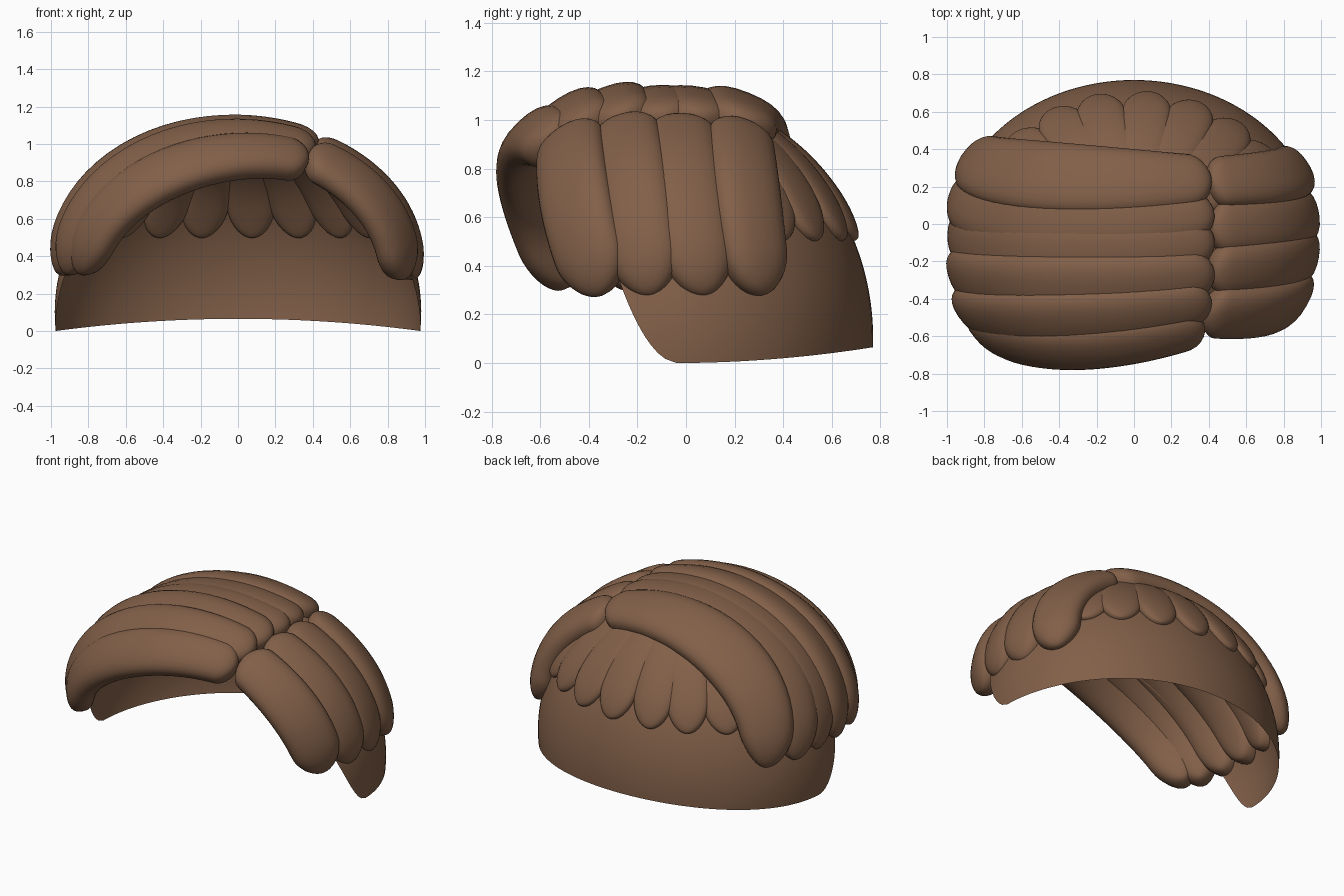
import bpy, bmesh
from math import sin, cos, asin, acos, radians, pi, sqrt, copysign
from mathutils import Vector

if "Cube" in bpy.data.objects:
    bpy.data.objects.remove(bpy.data.objects["Cube"])

brown = bpy.data.materials.new("hair brown")
brown.use_nodes = True
COLOR = (0.22, 0.115, 0.065, 1)
brown.diffuse_color = COLOR
bsdf = brown.node_tree.nodes["Principled BSDF"]
bsdf.inputs["Base Color"].default_value = COLOR
bsdf.inputs["Roughness"].default_value = 0.7


def finish(name, bm):
    bmesh.ops.recalc_face_normals(bm, faces=bm.faces)
    for f in bm.faces:
        f.smooth = True
    mesh = bpy.data.meshes.new(name)
    bm.to_mesh(mesh)
    bm.free()
    mesh.materials.append(brown)
    obj = bpy.data.objects.new(name, mesh)
    bpy.context.collection.objects.link(obj)


def bridge(bm, a, b, closed):
    n = len(a)
    for i in range(n if closed else n - 1):
        j = (i + 1) % n
        bm.faces.new((a[i], a[j], b[j], b[i]))


def outward(p):
    # normal of a rounded head form
    return Vector((p.x, (p.y + 0.05) / 0.6, (p.z - 0.3) / 0.64)).normalized()


def lock(name, path, width, height, head=0.1, tip=0.22, swell=0.2):
    """Sweep a flattened round section along path(u), rounded at both ends."""
    bm = bmesh.new()
    rings, rows, sides = [], 36, 24
    for i in range(rows + 1):
        u = 0.5 - 0.5 * cos(pi * (0.015 + 0.97 * i / rows))
        p = path(u)
        t = (path(u + 0.01) - path(u - 0.01)).normalized()
        n = outward(p)
        n = (n - t * n.dot(t)).normalized()
        b = t.cross(n)
        f = sqrt(1 - max(0, 1 - u / head, 1 - (1 - u) / tip) ** 2)
        w = width * f * (1 + swell * sin(pi * u))
        h = height * sqrt(f)
        ring = []
        for k in range(sides):
            c, s = cos(2 * pi * k / sides), sin(2 * pi * k / sides)
            ring.append(bm.verts.new(p + b * w * copysign(abs(c) ** 0.85, c)
                                     + n * h * copysign(abs(s) ** 0.85, s)))
        rings.append(ring)
    for a, b in zip(rings, rings[1:]):
        bridge(bm, a, b, True)
    bm.faces.new(rings[0])
    bm.faces.new(rings[-1])
    finish(name, bm)


def sweep_path(y0, y1, y2, t0, t1, scale):
    """Arc over the head from angle t0 to t1, drifting through three depths."""
    def path(u):
        y = y0 * (1 - u) * (1 - 2 * u) + 4 * y1 * u * (1 - u) + y2 * u * (2 * u - 1)
        r = scale * (1 - abs((y + 0.13) / 0.9) ** 4)
        t = radians(t0 + (t1 - t0) * u)
        return Vector((0.91 * r * cos(t), y, 0.35 + 0.695 * r * sin(t)))
    return path


def cap_point(az, el):
    return Vector((0.98 * cos(el) * sin(az), -0.05 + 0.82 * cos(el) * cos(az),
                   0.1 + 0.95 * sin(el)))


# Thin scalp shell, open below and at the face
bm = bmesh.new()
rows, cols = 32, 64
shell = []
for i in range(rows + 1):
    f = 0.985 * (i / rows) ** 1.3
    el = -0.105 + (pi / 2 + 0.105) * f
    z = max(0, 0.1 + 0.95 * sin(el))
    edge = (0.02 - 0.42 * sqrt(z)) / (0.82 * cos(el))
    limit = acos(max(-1, min(1, edge)))
    row = []
    for j in range(cols + 1):
        az = limit * (2 * j / cols - 1)
        low = asin((0.065 * max(0, cos(az)) ** 2 - 0.1) / 0.95)
        row.append(bm.verts.new(cap_point(az, low + (pi / 2 - low) * f)))
    shell.append(row)
for a, b in zip(shell, shell[1:]):
    bridge(bm, a, b, False)
bmesh.ops.remove_doubles(bm, verts=bm.verts, dist=0.0005)
finish("scalp_shell", bm)

# Long locks combed over the top: start, middle and end depth, width, scale, swell
long_locks = [
    ("back", 0.23, 0.25, 0.37, 0.14, 1.0, 0.45),
    ("rear", 0.06, 0.02, 0.18, 0.13, 1.01, 0.4),
    ("middle", -0.08, -0.15, -0.02, 0.13, 1.01, 0.4),
    ("forward", -0.25, -0.33, -0.22, 0.13, 1.01, 0.4),
    ("brow", -0.40, -0.50, -0.41, 0.13, 0.98, 0.3),
    ("fringe", -0.53, -0.65, -0.49, 0.13, 0.92, 0.2),
]
for label, y0, y1, y2, w, s, swell in long_locks:
    lock("long_lock_" + label, sweep_path(y0, y1, y2, 63, 184, s), w, 0.09,
         head=0.06, tip=0.16, swell=swell)

# Short locks falling from the parting on the left side
short_locks = [
    ("back", 0.22, 0.25, 0.31, 0.14, 0.99),
    ("rear", -0.02, 0.01, 0.08, 0.14, 1.0),
    ("middle", -0.25, -0.21, -0.14, 0.14, 1.0),
    ("front", -0.47, -0.45, -0.34, 0.15, 0.95),
]
for label, y0, y1, y2, w, s in short_locks:
    lock("short_lock_" + label, sweep_path(y0, y1, y2, 64, -6, s), w, 0.085,
         tip=0.22, swell=0.1)

# Small rounded locks fanned round the back of the head
for i, deg in enumerate((-62, -46, -29, -13, 5, 22, 39, 54)):
    def path(u, az=radians(deg)):
        return cap_point(az, radians(66 - 41 * u))
    lock("nape_lock_%d" % (i + 1), path, 0.125, 0.045, tip=0.3, swell=0.05)
